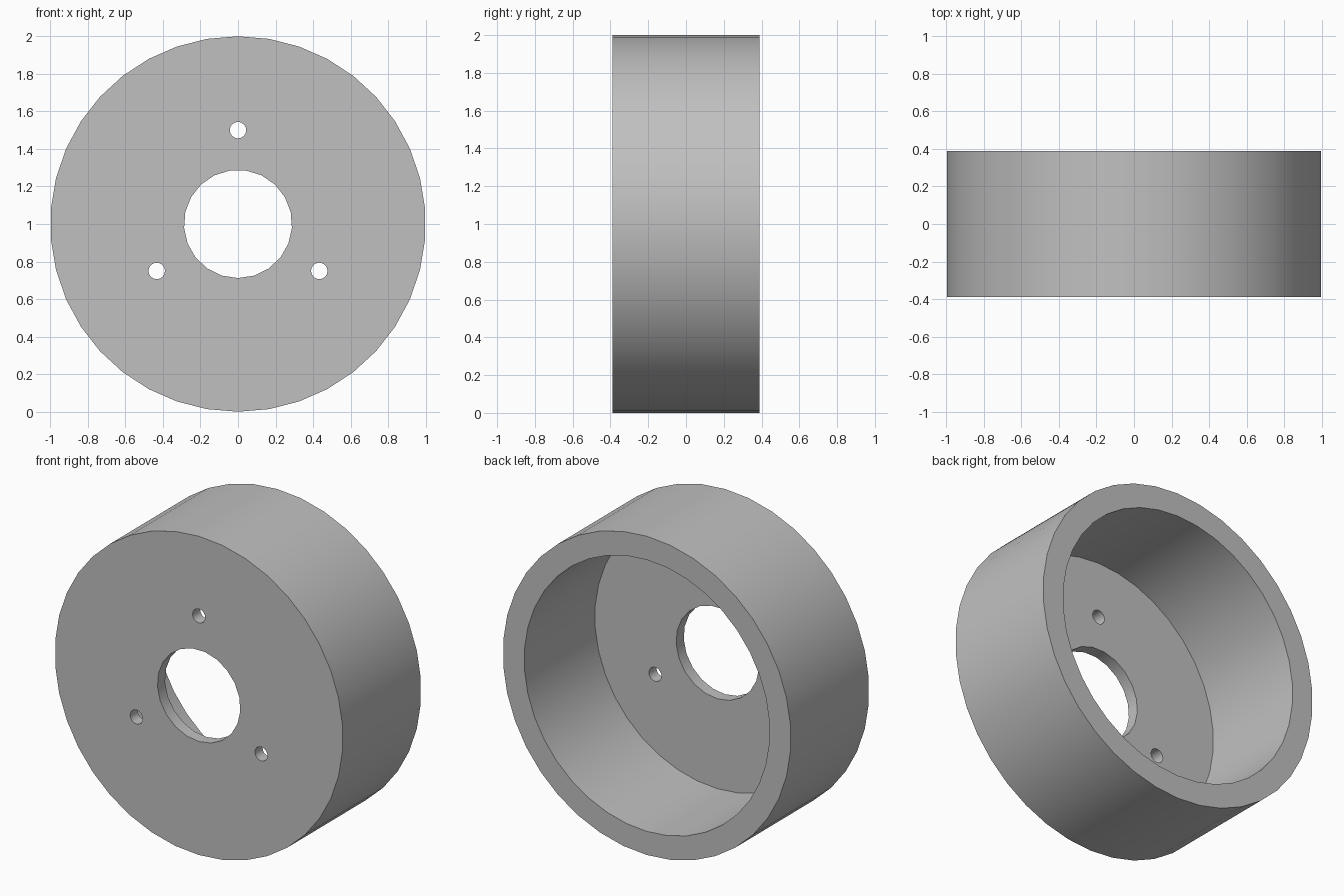
import bpy
import math

cube = bpy.data.objects.get("Cube")
if cube:
    bpy.data.objects.remove(cube, do_unlink=True)

RADIUS, INNER, HALF = 1.0, 0.852, 0.388
FLOOR = 0.075           # thickness of the front plate
CENTRE = 1.0            # axle height


def disc(name, radius, sides, y0, y1, x=0.0, z=CENTRE, flip=False):
    """Cylinder along y with a vertex straight up (or straight down if flipped)."""
    bpy.ops.mesh.primitive_cylinder_add(vertices=sides, radius=radius, depth=y1 - y0)
    ob = bpy.context.object
    ob.name = name
    for v in ob.data.vertices:
        px, py, pz = v.co
        s = -1 if flip else 1
        v.co = (x + s * px, (y0 + y1) / 2 + s * pz, z + s * py)
    # the axis swap mirrors the mesh, so turn the faces back out
    ob.data.flip_normals()
    if flip:
        ob.data.flip_normals()
    return ob


# Drum body
drum = disc("drum", RADIUS, 38, -HALF, HALF)

# Cutters: open cavity at the back, centre bore, three bolt holes
cutters = [
    disc("cavity_cutter", INNER, 38, -HALF + FLOOR, HALF + 0.2),
    disc("bore_cutter", 0.288, 21, -HALF - 0.2, 0.0, flip=True),
]
for i in range(3):
    a = math.radians(90 + 120 * i)
    cutters.append(disc(f"bolt_hole_cutter_{i + 1}", 0.044, 16, -HALF - 0.2, 0.0,
                        0.5 * math.cos(a), CENTRE + 0.5 * math.sin(a)))

# Make every mesh face outward before cutting
for ob in [drum] + cutters:
    bpy.ops.object.select_all(action='DESELECT')
    ob.select_set(True)
    bpy.context.view_layer.objects.active = ob
    bpy.ops.object.mode_set(mode='EDIT')
    bpy.ops.mesh.select_all(action='SELECT')
    bpy.ops.mesh.normals_make_consistent(inside=False)
    bpy.ops.object.mode_set(mode='OBJECT')

# Cut, then drop the cutters
bpy.ops.object.select_all(action='DESELECT')
drum.select_set(True)
bpy.context.view_layer.objects.active = drum
for c in cutters:
    mod = drum.modifiers.new(c.name, 'BOOLEAN')
    mod.operation, mod.solver, mod.object = 'DIFFERENCE', 'EXACT', c
    bpy.ops.object.modifier_apply(modifier=mod.name)
    bpy.data.objects.remove(c, do_unlink=True)

# Plain grey metal
grey = bpy.data.materials.new("grey metal")
grey.use_nodes = True
colour = (0.53, 0.53, 0.53, 1.0)
grey.diffuse_color = colour
grey.node_tree.nodes["Principled BSDF"].inputs["Base Color"].default_value = colour
drum.data.materials.clear()
drum.data.materials.append(grey)

bpy.ops.object.shade_smooth_by_angle(angle=math.radians(30))
